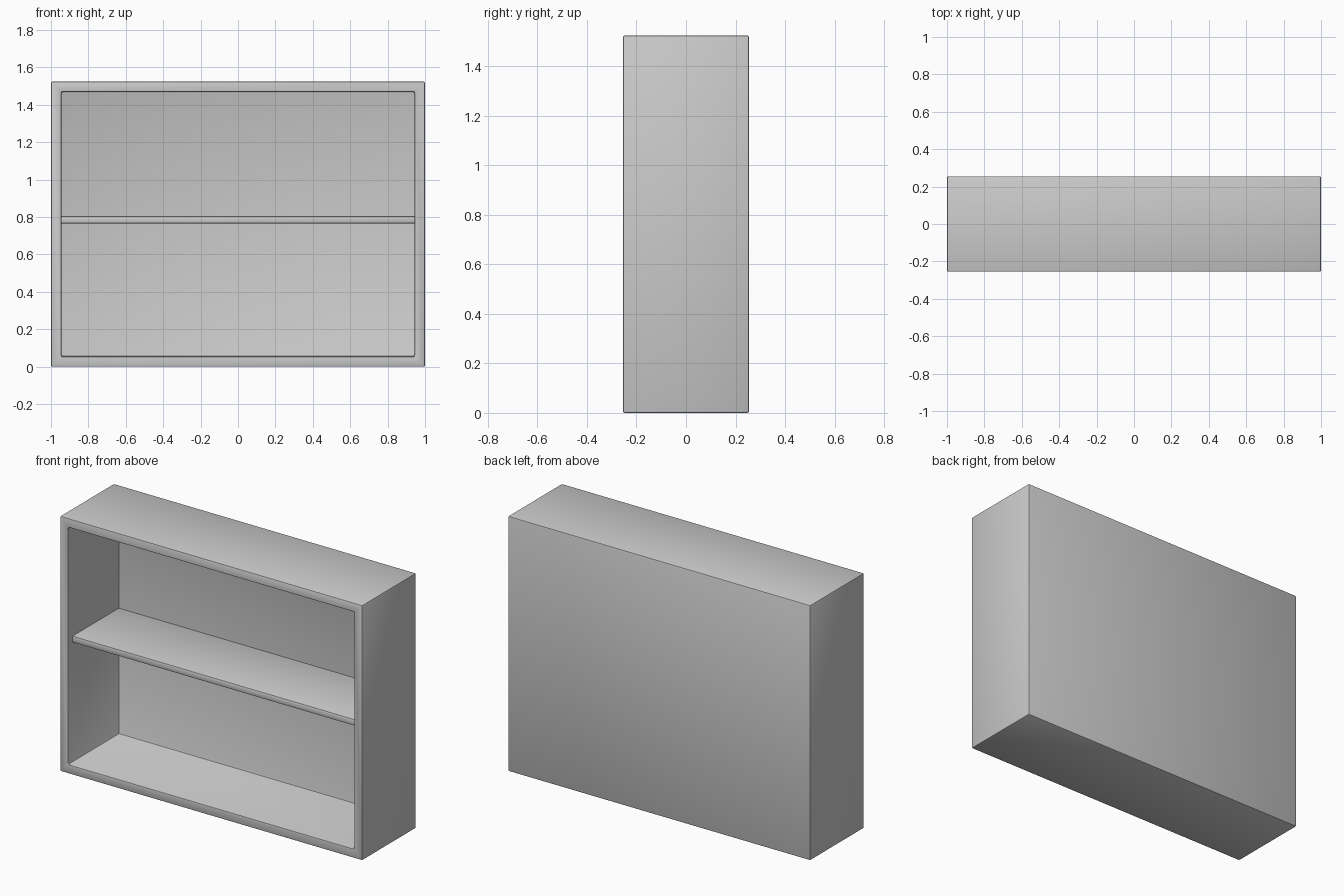
import bpy
import bmesh
from mathutils import Vector

if "Cube" in bpy.data.objects:
    bpy.data.objects.remove(bpy.data.objects["Cube"], do_unlink=True)

WIDTH, DEPTH, HEIGHT = 2.0, 0.51, 1.525
WALL, BACK = 0.055, 0.03
BEVEL = 0.008

grey = bpy.data.materials.new("light grey")
grey.use_nodes = True
colour = (0.6, 0.6, 0.6, 1)
grey.diffuse_color = colour
grey.node_tree.nodes["Principled BSDF"].inputs["Base Color"].default_value = colour


def new_box(size, centre):
    bm = bmesh.new()
    bmesh.ops.create_cube(bm, size=1)
    bmesh.ops.scale(bm, vec=size, verts=bm.verts)
    bmesh.ops.translate(bm, vec=centre, verts=bm.verts)
    return bm


def finish(bm, name):
    bmesh.ops.recalc_face_normals(bm, faces=bm.faces)
    mesh = bpy.data.meshes.new(name)
    bm.to_mesh(mesh)
    bm.free()
    mesh.materials.append(grey)
    obj = bpy.data.objects.new(name, mesh)
    bpy.context.collection.objects.link(obj)
    # Softly rounded edges
    bevel = obj.modifiers.new("rounded edges", "BEVEL")
    bevel.width = BEVEL
    bevel.segments = 2
    bpy.ops.object.select_all(action="DESELECT")
    obj.select_set(True)
    bpy.context.view_layer.objects.active = obj
    bpy.ops.object.modifier_apply(modifier=bevel.name)
    bpy.ops.object.shade_smooth_by_angle()
    return obj


# Cabinet: a box whose front is inset and pushed in to leave walls and back
bm = new_box((WIDTH, DEPTH, HEIGHT), (0, 0, HEIGHT / 2))
bm.normal_update()
front = min(bm.faces, key=lambda f: f.calc_center_median().y)
bmesh.ops.inset_region(bm, faces=[front], thickness=WALL, use_even_offset=True)
pocket = bmesh.ops.extrude_discrete_faces(bm, faces=[front])["faces"][0]
bmesh.ops.translate(bm, vec=Vector((0, DEPTH - BACK, 0)), verts=pocket.verts)
finish(bm, "cabinet")

# Shelf: set back from the front edge and let slightly into walls and back
shelf_front, shelf_back = -0.212, DEPTH / 2 - BACK / 2
bm = new_box((WIDTH - WALL, shelf_back - shelf_front, 0.04),
             (0, (shelf_front + shelf_back) / 2, 0.786))
finish(bm, "shelf")
